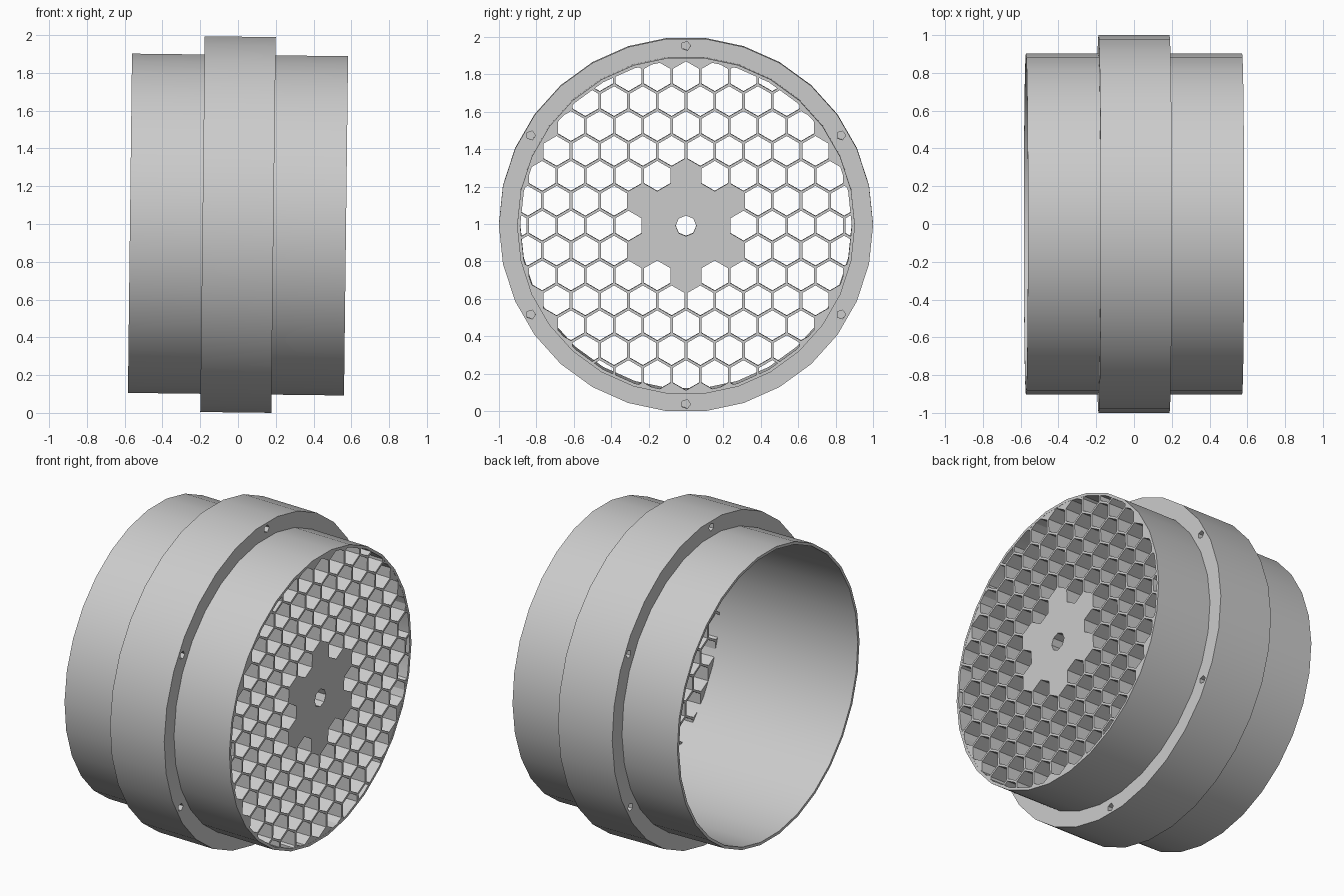
import bpy, bmesh
from math import cos, sin, pi, tau, hypot, sqrt
from mathutils import Matrix

cube = bpy.data.objects.get("Cube")
if cube:
    bpy.data.objects.remove(cube, do_unlink=True)

HALF = 0.572          # half length of the duct
FLANGE = 0.188        # half width of the flange
SIDES = 30
PITCH = 0.1537        # honeycomb cell spacing
CELL = (PITCH / 2 - 0.007) / cos(pi / 6)
GRILLE_BACK = 0.385
POSE = Matrix.Translation((0, 0, 0.997)) @ Matrix.Rotation(0.012, 4, "Y")

grey = bpy.data.materials.new("light_grey")
grey.use_nodes = True
grey.diffuse_color = (0.6, 0.6, 0.6, 1)
grey.node_tree.nodes["Principled BSDF"].inputs["Base Color"].default_value = (0.6, 0.6, 0.6, 1)


def make_object(name, bm):
    bmesh.ops.recalc_face_normals(bm, faces=bm.faces)
    mesh = bpy.data.meshes.new(name)
    bm.to_mesh(mesh)
    bm.free()
    mesh.materials.append(grey)
    obj = bpy.data.objects.new(name, mesh)
    bpy.context.collection.objects.link(obj)
    return obj


def ring(bm, x, radius, sides, y=0, z=0, turn=0):
    angles = [turn + tau * i / sides for i in range(sides)]
    return [bm.verts.new((x, y + radius * cos(a), z + radius * sin(a))) for a in angles]


def bridge(bm, a, b):
    n = len(a)
    for i in range(n):
        j = (i + 1) % n
        bm.faces.new((a[i], a[j], b[j], b[i]))


def prism(bm, x0, x1, radius, sides, y=0, z=0, turn=0):
    a = ring(bm, x0, radius, sides, y, z, turn)
    b = ring(bm, x1, radius, sides, y, z, turn)
    bridge(bm, a, b)
    bm.faces.new(a)
    bm.faces.new(b)


def pipe(name, x0, x1, inner, outer):
    bm = bmesh.new()
    profile = [(x0, inner), (x0, outer), (x1, outer), (x1, inner)]
    loops = [ring(bm, x, r, SIDES) for x, r in profile]
    for i in range(4):
        bridge(bm, loops[i], loops[(i + 1) % 4])
    return make_object(name, bm)


def cut(obj, cutter_bm):
    cutter = make_object("cutter", cutter_bm)
    cutter.hide_render = True
    mod = obj.modifiers.new("holes", "BOOLEAN")
    mod.operation = "DIFFERENCE"
    mod.solver = "EXACT"
    mod.object = cutter
    bpy.context.view_layer.update()
    deps = bpy.context.evaluated_depsgraph_get()
    mesh = bpy.data.meshes.new_from_object(obj.evaluated_get(deps))
    obj.modifiers.clear()
    obj.data = mesh
    bpy.data.objects.remove(cutter, do_unlink=True)


# Thin-walled duct
duct = pipe("duct_tube", -HALF, HALF, 0.886, 0.903)

# Flange with six blind screw holes on each face
flange = pipe("mounting_flange", -FLANGE, FLANGE, 0.895, 1.0)
holes = bmesh.new()
for k in range(6):
    a = pi / 6 + k * pi / 3
    for side in (-1, 1):
        prism(holes, side * (FLANGE - 0.12), side * (FLANGE + 0.05), 0.025, 5,
              0.957 * cos(a), 0.957 * sin(a))
cut(flange, holes)

# Honeycomb grille with a solid star-shaped hub
bm = bmesh.new()
prism(bm, GRILLE_BACK, HALF - 0.001, 0.888, SIDES)
grille = make_object("honeycomb_grille", bm)
cells = bmesh.new()
for row in range(-7, 8):
    for col in range(-7, 8):
        y = (col + 0.5 * (row % 2)) * PITCH
        z = row * PITCH * sqrt(3) / 2
        if 1.8 * PITCH < hypot(y, z) < 0.93:
            prism(cells, GRILLE_BACK - 0.1, HALF + 0.1, CELL, 6, y, z, pi / 6)
prism(cells, GRILLE_BACK - 0.1, HALF + 0.1, 0.055, 8)
cut(grille, cells)

# Pose and shading
bpy.ops.object.select_all(action="DESELECT")
for obj in (duct, flange, grille):
    obj.matrix_world = POSE
    obj.select_set(True)
bpy.context.view_layer.objects.active = duct
bpy.ops.object.shade_smooth_by_angle(angle=pi / 6)
